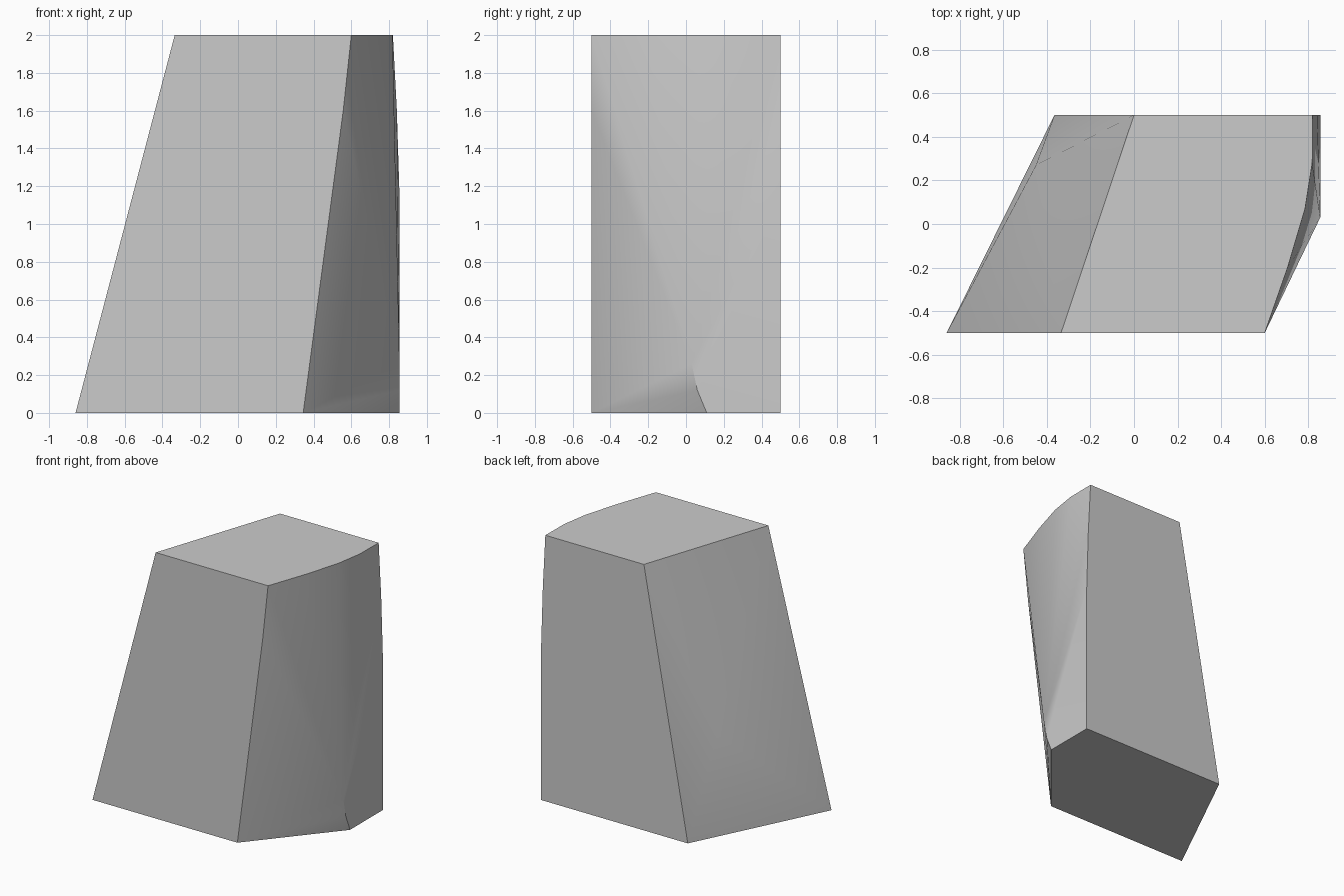
import bpy
import bmesh
import math

cube = bpy.data.objects.get("Cube")
if cube:
    bpy.data.objects.remove(cube, do_unlink=True)

# Plain grey for the whole block
grey = bpy.data.materials.new("stone_grey")
grey.use_nodes = True
grey.diffuse_color = (0.6, 0.6, 0.6, 1)
grey.node_tree.nodes["Principled BSDF"].inputs["Base Color"].default_value = (0.6, 0.6, 0.6, 1)

bm = bmesh.new()


def points(*coords):
    return [bm.verts.new(c) for c in coords]


def fan(centre, rim):
    for a, b in zip(rim, rim[1:]):
        bm.faces.new((centre, a, b))


# Slanted left side corners and its raised ridge point
left_front, left_front_top, left_back_top, left_back = points(
    (-.86, -.5, 0), (-.335, -.5, 2), (0, .5, 2), (-.365, .5, 0))
ridge, = points((-.45, .27, .75))

# Right side: front edge, rounded top edge, back edge, lower corner line
front_edge = points((.345, -.5, 0), (.557, -.5, 1.6), (.6, -.5, 2))
top_edge = points((.705, -.2, 2), (.785, .07, 2), (.818, .28, 2), (.82, .5, 2))
back_edge = points((.841, .5, 1.6), (.855, .5, 1.15), (.855, .5, 0))
knee, shin, toe = points((.855, .03, .26), (.855, .06, .12), (.855, .11, 0))

# Flat end caps
bm.faces.new([left_front] + front_edge + [left_front_top])
bm.faces.new([left_back, left_back_top, top_edge[-1]] + back_edge)
bm.faces.new([left_front_top] + front_edge[-1:] + top_edge + [left_back_top])
bm.faces.new([left_front, left_back, back_edge[-1], toe, front_edge[0]])

# Side surfaces fanned around their pivot points
fan(ridge, [left_front, left_front_top, left_back_top, left_back, left_front])
fan(knee, front_edge + top_edge + back_edge[:2])
bm.faces.new([knee, back_edge[1], back_edge[2], toe, shin])
fan(front_edge[0], [toe, shin, knee])

bmesh.ops.recalc_face_normals(bm, faces=bm.faces)
mesh = bpy.data.meshes.new("leaning_block")
bm.to_mesh(mesh)
bm.free()
mesh.materials.append(grey)
block = bpy.data.objects.new("leaning_block", mesh)
bpy.context.collection.objects.link(block)

# Soft sides with crisp outer edges
bpy.ops.object.select_all(action="DESELECT")
block.select_set(True)
bpy.context.view_layer.objects.active = block
bpy.ops.object.shade_smooth_by_angle(angle=math.radians(30))
